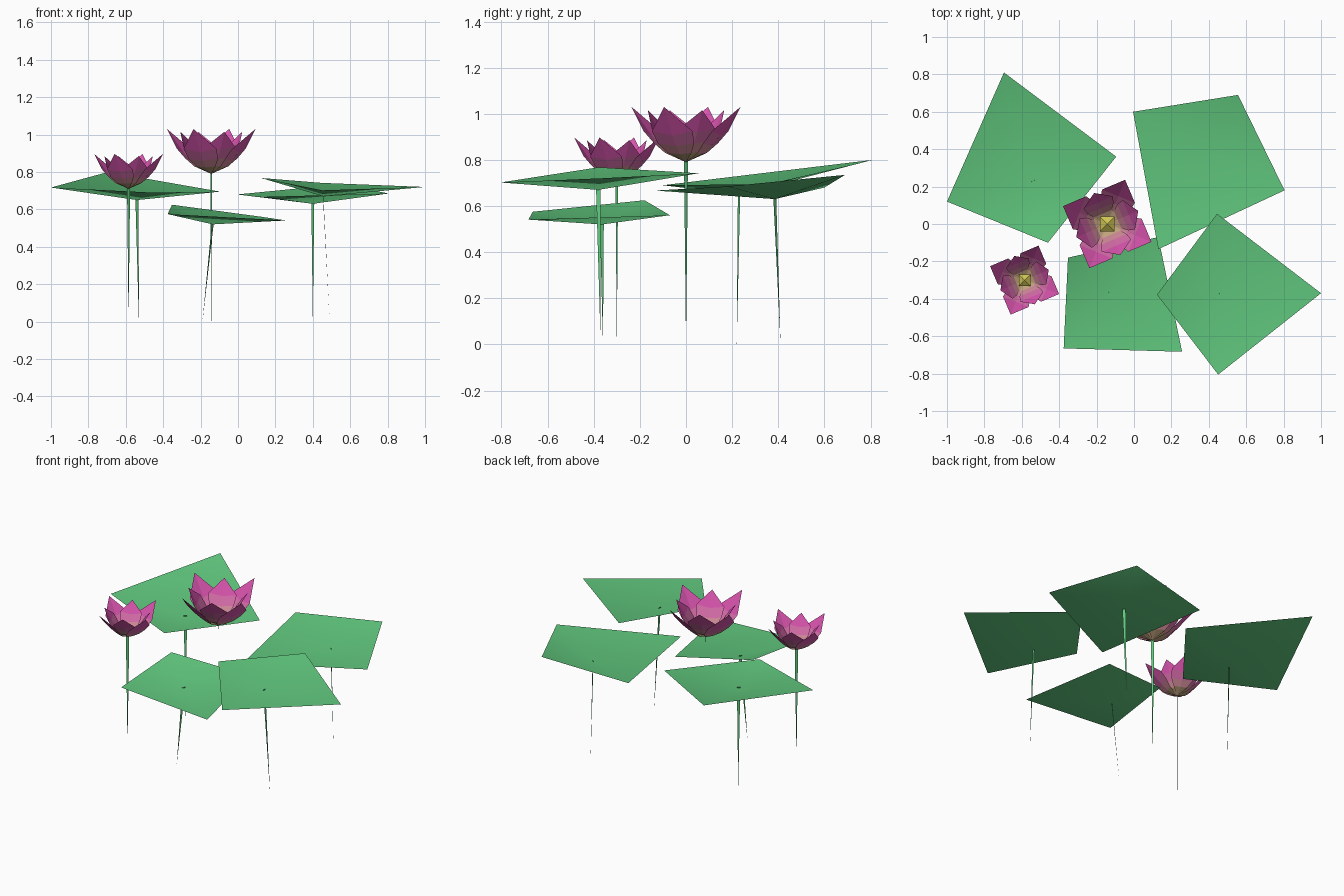
import bpy, math
from mathutils import Vector

if "Cube" in bpy.data.objects:
    bpy.data.objects.remove(bpy.data.objects["Cube"])


def material(name, rgb):
    m = bpy.data.materials.new(name)
    m.diffuse_color = (*rgb, 1)
    m.use_nodes = True
    m.node_tree.nodes["Principled BSDF"].inputs["Base Color"].default_value = m.diffuse_color
    return m


LEAF = material("leaf green", (0.12, 0.58, 0.21))
PETALS = [material("petal base tan", (0.52, 0.36, 0.20)),
          material("petal dusty rose", (0.62, 0.25, 0.31)),
          material("petal rose", (0.66, 0.15, 0.39)),
          material("petal pink", (0.70, 0.09, 0.43))]
YELLOW = material("pod yellow", (0.62, 0.55, 0.09))


def build(name, verts, faces, mats, indices=None, smooth=False):
    me = bpy.data.meshes.new(name)
    me.from_pydata([tuple(v) for v in verts], [], faces)
    for m in mats:
        me.materials.append(m)
    for i, p in enumerate(me.polygons):
        p.use_smooth = smooth
        if indices:
            p.material_index = indices[i]
    ob = bpy.data.objects.new(name, me)
    bpy.context.collection.objects.link(ob)
    return ob


# Stem: a flat sliver tapering to a point on the ground
def stem(name, top, foot, direction, width):
    d = Vector((*direction, 0)).normalized() * width / 2
    top = Vector(top)
    build(name, [top - d, top + d, Vector((*foot, 0))], [(0, 2, 1)], [LEAF])


# Leaf: four-cornered shallow dish around a low centre
def leaf(name, centre, corners, foot, direction):
    faces = [(0, i + 1, (i + 1) % 4 + 1) for i in range(4)]
    build(name + "_leaf", [centre] + corners, faces, [LEAF], smooth=True)
    top = (centre[0], centre[1], centre[2] + 0.006)
    stem(name + "_leaf_stem", top, foot, direction, 0.02)


leaf("back_left", (-0.54, 0.23, 0.65),
     [(-0.695, 0.81, 0.80), (-1.0, 0.12, 0.717), (-0.46, -0.10, 0.69), (-0.095, 0.36, 0.695)],
     (-0.53, 0.22), (1, 0.6))
leaf("back_right", (0.40, 0.385, 0.63),
     [(0.556, 0.69, 0.735), (-0.005, 0.60, 0.68), (0.13, -0.135, 0.667), (0.805, 0.18, 0.685)],
     (0.40, 0.41), (1, -0.8))
leaf("front_middle", (-0.135, -0.365, 0.52),
     [(0.13, -0.07, 0.56), (-0.353, -0.18, 0.625), (-0.376, -0.665, 0.575), (0.257, -0.683, 0.541)],
     (-0.19, -0.36), (0.6, 1))
leaf("front_right", (0.455, -0.38, 0.67),
     [(1.0, -0.37, 0.72), (0.444, 0.055, 0.742), (0.123, -0.378, 0.768), (0.45, -0.805, 0.702)],
     (0.49, -0.37), (0.1, 1))


# Petal rings: first angle, then rows of (radius, height, half width, edge lift)
RINGS = [
    ("outer", 68, [(0.0, 0.0, 0.0, 0), (0.075, 0.035, 0.055, 0.005), (0.115, 0.07, 0.085, 0.012),
                   (0.16, 0.115, 0.095, 0.02), (0.255, 0.24, 0.0, 0)]),
    ("inner", 23, [(0.0, 0.005, 0.0, 0), (0.06, 0.04, 0.05, 0.005), (0.09, 0.08, 0.075, 0.01),
                   (0.125, 0.13, 0.085, 0.015), (0.18, 0.225, 0.0, 0)]),
]


def flower(name, centre, s, direction):
    c = Vector(centre)
    for ring, start, rows in RINGS:
        verts, faces, idx = [], [], []
        for k in range(4):
            a = math.radians(start + 90 * k)
            out = Vector((math.cos(a), math.sin(a), 0))
            side = Vector((-out.y, out.x, 0))
            up = Vector((0, 0, 1))
            base = len(verts)
            for r, z, w, lift in rows:
                for j in (-1, 0, 1):
                    verts.append(c + s * (out * r + side * w * j + up * (z + lift * abs(j))))
            for i in range(len(rows) - 1):
                for j in (0, 1):
                    p = base + 3 * i + j
                    if i == 0:
                        f = (base + 1, p + 3, p + 4)
                    elif i == len(rows) - 2:
                        f = (p, base + 3 * (i + 1) + 1, p + 1)
                    else:
                        f = (p, p + 3, p + 4, p + 1)
                    faces.append(f)
                    idx.append(i)
        build(f"{name}_{ring}_petals", verts, faces, PETALS, idx)
    # Seed pod: small four-sided pyramid on a tapering base
    pod = [c + s * Vector((0, 0, 0.01)), c + s * Vector((0, 0, 0.105))]
    for k in range(4):
        a = math.radians(23 + 22 + 90 * k)
        pod.append(c + s * Vector((0.055 * math.cos(a), 0.055 * math.sin(a), 0.075)))
    faces = []
    for k in range(4):
        a, b = 2 + k, 2 + (k + 1) % 4
        faces += [(1, a, b), (0, b, a)]
    build(name + "_seed_pod", pod, faces, [YELLOW])
    stem(name + "_stem", c + Vector((0, 0, 0.01)), (c.x, c.y), direction, 0.02)


flower("large_flower", (-0.143, 0.0, 0.79), 1.0, (0.6, -1))
flower("small_flower", (-0.585, -0.30, 0.71), 0.78, (1, 0.7))
